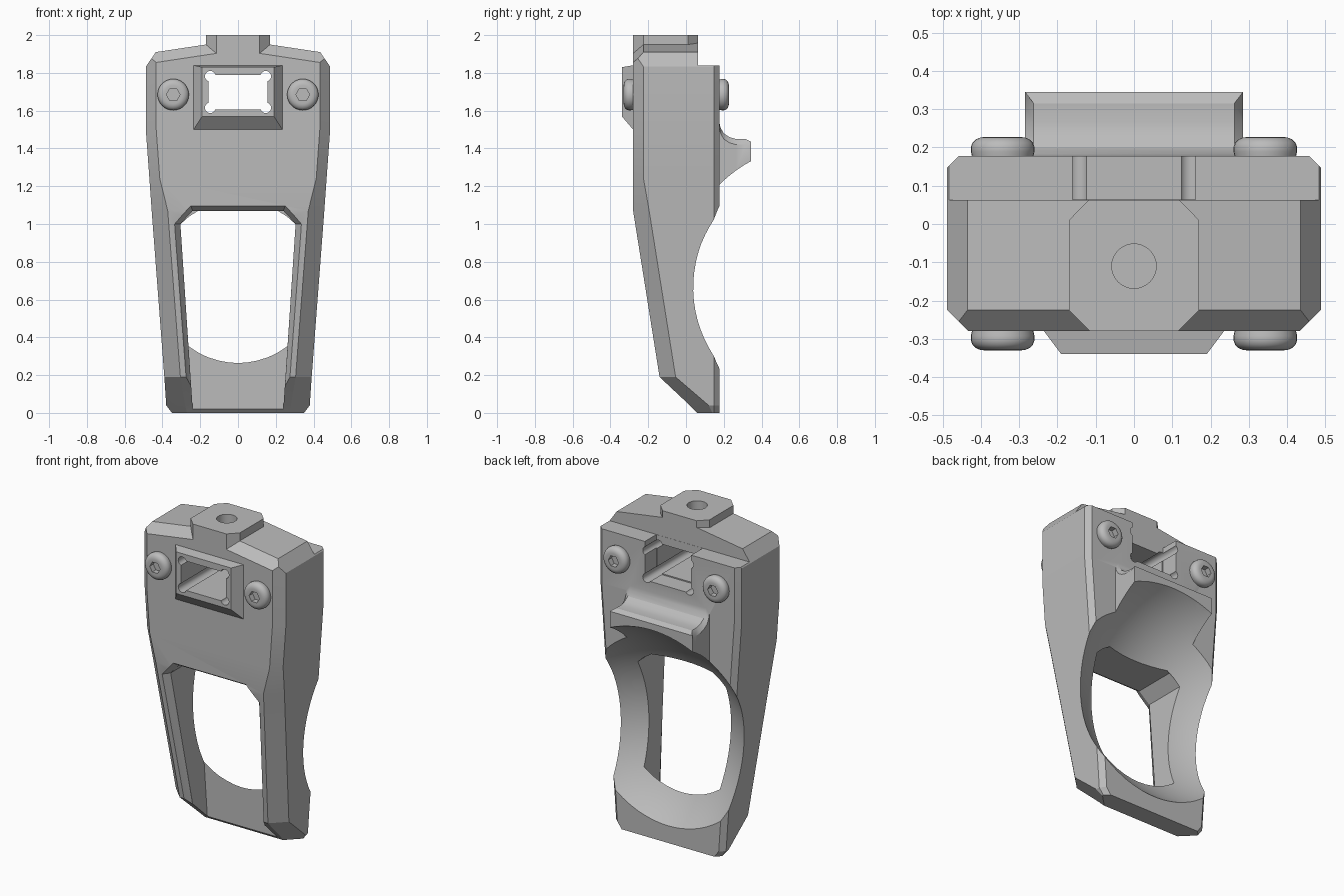
import bpy, bmesh, math
from mathutils import Vector

cube = bpy.data.objects.get("Cube")
if cube:
    bpy.data.objects.remove(cube, do_unlink=True)

grey = bpy.data.materials.new("machined grey")
grey.use_nodes = True
colour = (0.5, 0.5, 0.5, 1)
grey.diffuse_color = colour
grey.node_tree.nodes["Principled BSDF"].inputs["Base Color"].default_value = colour


def finish(name, bm):
    bmesh.ops.recalc_face_normals(bm, faces=bm.faces)
    mesh = bpy.data.meshes.new(name)
    bm.to_mesh(mesh)
    bm.free()
    mesh.materials.append(grey)
    ob = bpy.data.objects.new(name, mesh)
    bpy.context.collection.objects.link(ob)
    return ob


def loft_bm(rings):
    """Closed solid through equal-length rings of points."""
    bm = bmesh.new()
    loops = [[bm.verts.new(p) for p in ring] for ring in rings]
    n = len(loops[0])
    for a, b in zip(loops, loops[1:]):
        for i in range(n):
            j = (i + 1) % n
            bm.faces.new((a[i], a[j], b[j], b[i]))
    bm.faces.new(loops[0])
    bm.faces.new(loops[-1])
    return bm


def loft(name, rings):
    return finish(name, loft_bm(rings))


def box(name, lo, hi):
    (x0, y0, z0), (x1, y1, z1) = lo, hi
    return loft(name, [[(x0, y0, z), (x1, y0, z), (x1, y1, z), (x0, y1, z)]
                       for z in (z0, z1)])


def circle(centre, r, axis, n):
    """Ring of points round a y or z axis."""
    ring = []
    for i in range(n):
        a = math.tau * i / n
        u, v = r * math.cos(a), r * math.sin(a)
        ring.append(Vector(centre) + Vector((u, 0, v) if axis == "y" else (u, v, 0)))
    return ring


def boolean(target, tool, op="DIFFERENCE"):
    mod = target.modifiers.new("cut", "BOOLEAN")
    mod.operation, mod.object, mod.solver = op, tool, "EXACT"
    bpy.context.view_layer.update()
    with bpy.context.temp_override(object=target, active_object=target):
        bpy.ops.object.modifier_apply(modifier=mod.name)
    bpy.data.objects.remove(tool, do_unlink=True)


def smooth(ob):
    bpy.ops.object.select_all(action="DESELECT")
    ob.select_set(True)
    bpy.context.view_layer.objects.active = ob
    bpy.ops.object.shade_smooth_by_angle(angle=math.radians(25))


def mirrored(half):
    return half + [(-x, *rest) for x, *rest in reversed(half)]


# Main body: chamfered sections (height, half width, front y, chamfer)
sections = [(0, 0.35, 0.06, 0.08), (0.04, 0.38, 0.02, 0.1), (0.19, 0.39, -0.14, 0.085),
            (1.07, 0.457, -0.28, 0.085), (1.24, 0.469, -0.28, 0.055),
            (1.5, 0.488, -0.28, 0.055), (1.99, 0.488, -0.28, 0.055)]
rings = []
for z, w, front, c in sections:
    rings.append(mirrored([(w - c, front, z), (w, front + c, z),
                           (w, 0.147, z), (w - 0.03, 0.177, z)]))
bm = loft_bm(rings)

# Sloping roof, its corners and its front chamfer
planes = [((0, -0.225, 1.976), (0, -0.7, 0.7))]
for s in (1, -1):
    planes += [((s * 0.435, 0, 1.91), (s * 0.151, 0, 1)),
               ((s * 0.435, 0, 1.91), (s * 0.08, 0, 0.055)),
               ((s * 0.435, -0.225, 1.91), (s * 0.151, -1, 1))]
for point, normal in planes:
    cut = bmesh.ops.bisect_plane(bm, geom=bm.verts[:] + bm.edges[:] + bm.faces[:],
                                 plane_co=point, plane_no=Vector(normal).normalized(),
                                 clear_outer=True)
    bmesh.ops.holes_fill(bm, edges=[e for e in bm.edges if e.is_boundary], sides=0)
body = finish("body", bm)

# Lower shelf behind the roof
boolean(body, box("shelf_cutter", (-1, 0.063, 1.84), (1, 1, 2.2)))

# Octagonal mounting boss
boss = mirrored([(0.115, -0.28), (0.17, -0.225), (0.17, 0.01), (0.118, 0.063)])
boolean(body, loft("boss", [[(x, y, z) for x, y in boss] for z in (1.86, 2)]), "UNION")


# Raised window frame
def rect(y, w, z0, z1):
    return [(-w, y, z0), (w, y, z0), (w, y, z1), (-w, y, z1)]


boolean(body, loft("frame", [rect(-0.2, 0.235, 1.5, 1.84), rect(-0.28, 0.235, 1.5, 1.84),
                             rect(-0.34, 0.19, 1.57, 1.83)]), "UNION")

# Rear hook with a concave top
top = [(0.1, 1.54), (0.176, 1.54), (0.183, 1.51), (0.2, 1.48), (0.23, 1.46),
       (0.265, 1.45), (0.315, 1.45), (0.345, 1.435)]
rings = []
for y, z in top:
    crown = 0.285 if y == top[-1][0] else 0.262
    rings.append(mirrored([(0.285, y, 1.1), (0.285, y, z - 0.03), (crown, y, z)]))
boolean(body, loft("hook", rings), "UNION")

# Spherical scoop through the back
bm = bmesh.new()
bmesh.ops.create_uvsphere(bm, u_segments=80, v_segments=48, radius=0.78)
bmesh.ops.translate(bm, verts=bm.verts, vec=(0, 0.69, 0.695))
boolean(body, finish("scoop_cutter", bm))

# Tapered front opening and its bevelled rim
slot = mirrored([(0.232, -0.1), (0.305, 1.0), (0.24, 1.07)])
boolean(body, loft("slot_cutter", [[(x, y, z) for x, z in slot] for y in (-0.6, 0.04)]))
bm = bmesh.new()
inner = [(0.236, -0.05), (0.305, 1.0), (0.24, 1.07)]
outer = [(0.258, -0.05), (0.337, 1.0), (0.25, 1.097)]
for points, shift in ((inner, 0.04), (outer, -0.002)):
    for x, z in mirrored(points):
        bm.verts.new((x, max(-0.28, -0.14 - 0.159 * (z - 0.19)) + shift, z))
for x, z in mirrored(outer):
    bm.verts.new((x, -0.5, z))
bmesh.ops.convex_hull(bm, input=bm.verts)
boolean(body, finish("rim_cutter", bm))

# Window with relieved corners, rear notch and vertical bolt hole
boolean(body, box("window_cutter", (-0.155, -0.5, 1.607), (0.155, 0.5, 1.79)))
for x in (-0.147, 0.147):
    for z in (1.615, 1.782):
        boolean(body, loft("relief_cutter",
                           [circle((x, y, z), 0.028, "y", 20) for y in (-0.5, 0.5)]))
boolean(body, box("notch_cutter", (-0.16, 0.064, 1.6), (0.16, 0.5, 2.2)))
boolean(body, loft("bolt_cutter",
                   [circle((0, -0.11, z), 0.058, "z", 32) for z in (1.7, 2.2)]))
smooth(body)

# Button-head screws, front and back
dome = [(0.078, -0.01), (0.083, 0.012), (0.083, 0.024), (0.079, 0.035),
        (0.07, 0.044), (0.058, 0.049), (0.048, 0.05)]
for label, face, out in (("front", -0.28, -1), ("back", 0.177, 1)):
    for side, x in (("left", 0.343), ("right", -0.343)):
        screw = loft(f"{label}_{side}_screw",
                     [circle((x, face + out * h, 1.685), r, "y", 32) for r, h in dome])
        boolean(screw, loft("socket_cutter",
                            [circle((x, face + out * h, 1.685), 0.036, "y", 6)
                             for h in (0.015, 0.1)]))
        smooth(screw)
